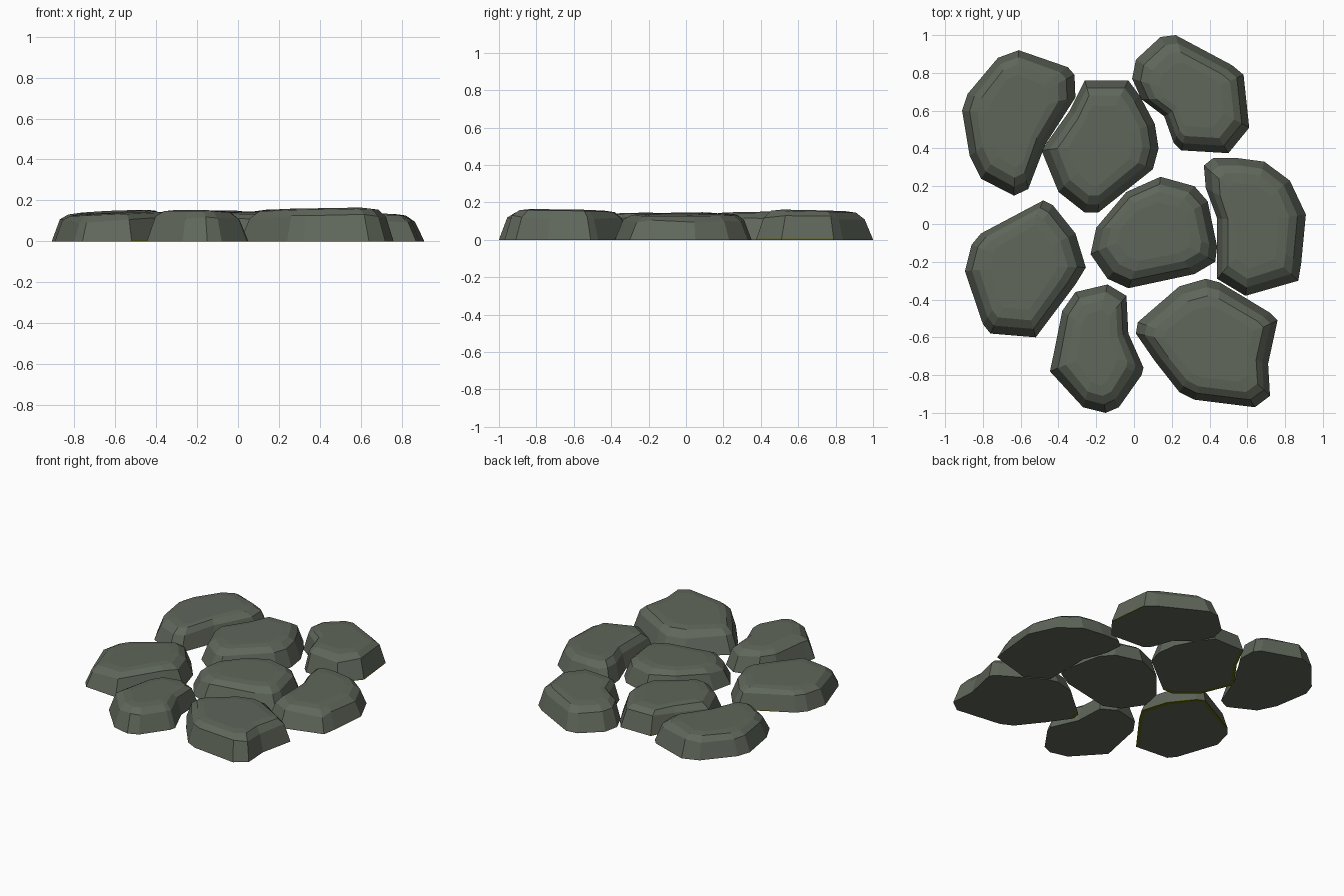
import bpy, bmesh, random
from mathutils import Vector

if "Cube" in bpy.data.objects:
    bpy.data.objects.remove(bpy.data.objects["Cube"])

random.seed(4)


def material(name, rgb):
    m = bpy.data.materials.new(name)
    m.diffuse_color = (*rgb, 1)
    m.use_nodes = True
    m.node_tree.nodes["Principled BSDF"].inputs["Base Color"].default_value = m.diffuse_color
    return m


STONE = material("grey green stone", (0.115, 0.134, 0.103))
MOSS = material("dark olive moss", (0.120, 0.130, 0.008))


def stone(name, outline, height, tilt=(0, 0), shift=(0, 0), moss=None, reach=0.0, rim=0.0):
    """Flat stone: ground outline, steep side, bevelled shoulder, tilted top.
    moss = ground direction where the foot is mossy, reach = how far out it
    starts, rim = width of the moss on the underside."""
    xs, ys = [p[0] for p in outline], [p[1] for p in outline]
    cx, cy = (min(xs) + max(xs)) / 2, (min(ys) + max(ys)) / 2
    w, d = max(xs) - min(xs), max(ys) - min(ys)
    bm = bmesh.new()

    def ring(inset, level, jitter=0.0, move=0.0):
        out = []
        for x, y in outline:
            px = cx + (x - cx) * (1 - 2 * inset / w) + shift[0] * move
            py = cy + (y - cy) * (1 - 2 * inset / d) + shift[1] * move
            z = level * (height + tilt[0] * (px - cx) + tilt[1] * (py - cy))
            out.append(bm.verts.new((px, py, z + random.uniform(-jitter, jitter))))
        return out

    def band(a, b, mossy=False):
        n = len(outline)
        for i in range(n):
            j = (i + 1) % n
            f = bm.faces.new((a[i], a[j], b[j], b[i]))
            c = f.calc_center_median() - Vector((cx, cy, 0))
            if mossy and c.x * moss[0] + c.y * moss[1] > reach:
                f.material_index = 1

    # foot strip, side, shoulder and slightly crowned top
    rings = [ring(0, 0), ring(0.002, 0.045), ring(0.042, 0.75, 0.010, 0.5),
             ring(0.085, 0.965, 0, 1), ring(0.14, 1.01, 0, 1)]
    for k in range(4):
        band(rings[k], rings[k + 1], mossy=bool(moss) and k == 0)
    bm.faces.new(rings[-1])
    # underside, with a mossy rim where wanted
    if rim:
        inner = ring(rim, 0)
        band(inner, rings[0], mossy=True)
        bm.faces.new(inner)
    else:
        bm.faces.new(rings[0])
    bmesh.ops.recalc_face_normals(bm, faces=bm.faces[:])
    mesh = bpy.data.meshes.new(name)
    bm.to_mesh(mesh)
    bm.free()
    mesh.materials.append(STONE)
    mesh.materials.append(MOSS)
    obj = bpy.data.objects.new(name, mesh)
    bpy.context.collection.objects.link(obj)


stone("back_left_stone", [
    (-.61, .92), (-.35, .83), (-.315, .79), (-.31, .67), (-.47, .42), (-.56, .185),
    (-.635, .15), (-.81, .24), (-.87, .36), (-.91, .60), (-.88, .69), (-.72, .88)],
    0.143, (0.04, 0.02), (-.005, .01))
stone("back_middle_stone", [
    (-.26, .76), (-.03, .76), (.03, .68), (.11, .53), (.13, .40), (.10, .29),
    (-.19, .06), (-.26, .06), (-.40, .17), (-.49, .39), (-.34, .60)],
    0.147, (0.01, 0.01), (0, .005), moss=(-1, -0.4), reach=-0.02, rim=0.03)
stone("back_right_stone", [
    (.22, 1.0), (.14, .99), (.01, .87), (-.01, .77), (.04, .66), (.16, .57),
    (.21, .43), (.25, .39), (.50, .375), (.61, .51), (.58, .79), (.52, .84)],
    0.155, (0.01, -0.02), (.005, -.005), moss=(1, -0.4), reach=0.28)
stone("centre_stone", [
    (.14, .25), (.32, .20), (.39, .12), (.44, -.12), (.43, -.20), (.32, -.265),
    (-.03, -.34), (-.14, -.29), (-.23, -.16), (-.20, -.02), (-.04, .17)],
    0.142, (0.01, 0.02), (0, .005))
stone("right_stone", [
    (.42, .35), (.37, .31), (.38, .19), (.44, .03), (.44, -.29), (.59, -.38),
    (.87, -.30), (.885, -.21), (.91, .05), (.825, .23), (.69, .33), (.54, .35)],
    0.136, (-0.03, 0), (-.005, .005))
stone("left_stone", [
    (-.48, .125), (-.43, .10), (-.31, -.05), (-.255, -.23), (-.31, -.32), (-.52, -.60),
    (-.76, -.58), (-.80, -.53), (-.895, -.25), (-.86, -.11), (-.81, -.05)],
    0.137, (0.04, 0), (-.01, .005), moss=(1, 0.4), reach=-0.02, rim=0.03)
stone("front_middle_stone", [
    (-.14, -.32), (-.04, -.38), (-.03, -.58), (.05, -.76), (.04, -.80), (-.08, -.97),
    (-.15, -1.0), (-.27, -.97), (-.445, -.78), (-.43, -.71), (-.38, -.46), (-.31, -.36)],
    0.148, (-0.02, -0.02), (0, .005))
stone("front_right_stone", [
    (.38, -.29), (.455, -.31), (.72, -.47), (.76, -.51), (.71, -.74), (.72, -.91),
    (.64, -.97), (.32, -.93), (.24, -.89), (.11, -.725), (.01, -.58), (.02, -.52), (.24, -.33)],
    0.157, (0.015, -0.015), (.01, -.005), moss=(-1, 0), reach=0.33, rim=0.025)
